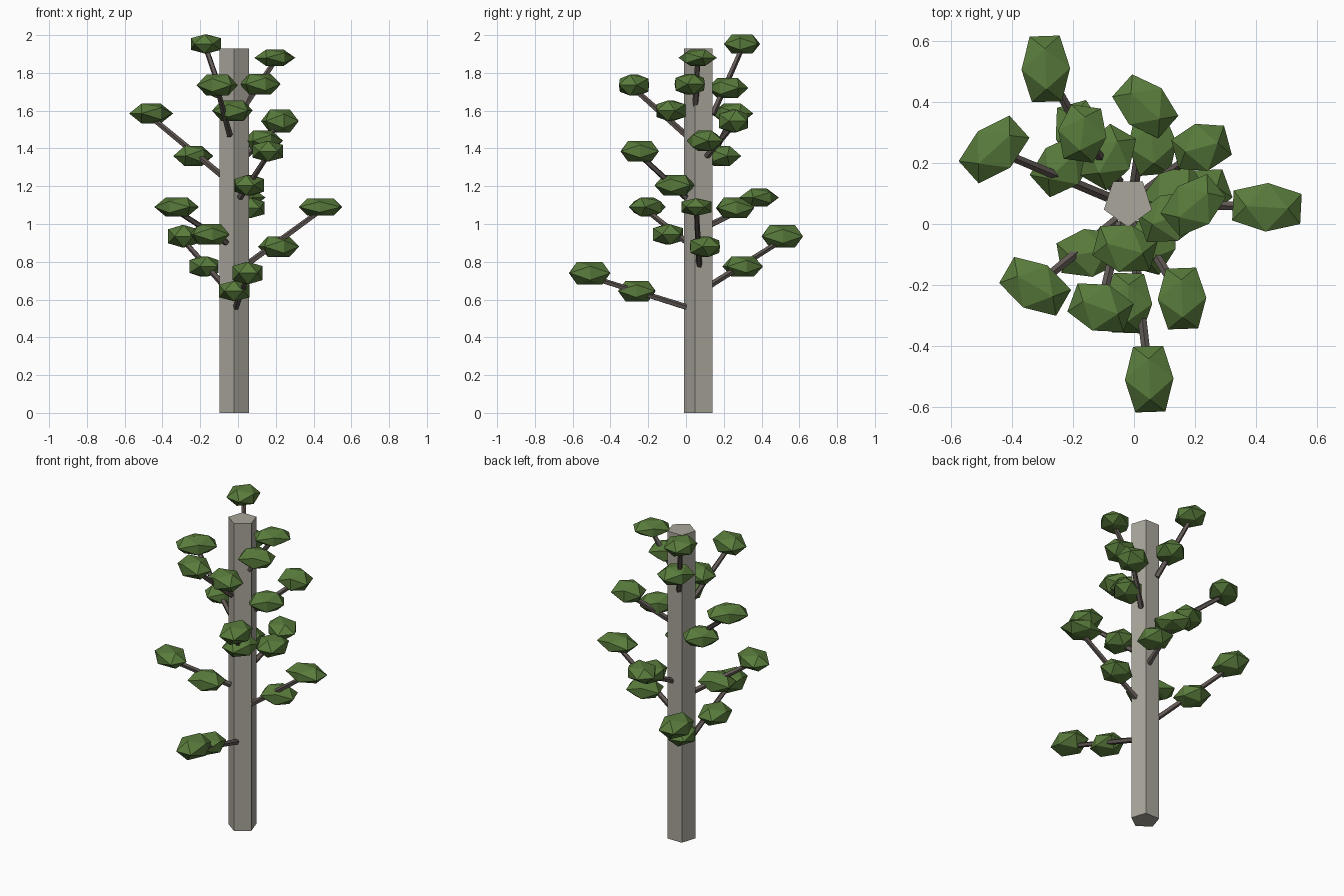
import bpy, bmesh, math
from mathutils import Vector, Matrix

if "Cube" in bpy.data.objects:
    bpy.data.objects.remove(bpy.data.objects["Cube"])


def material(name, rgb):
    m = bpy.data.materials.new(name)
    m.diffuse_color = (*rgb, 1)
    m.use_nodes = True
    m.node_tree.nodes["Principled BSDF"].inputs["Base Color"].default_value = m.diffuse_color
    return m


BARK = material("bark", (0.40, 0.38, 0.33))
TWIG = material("twig", (0.12, 0.10, 0.09))
LEAF = material("leaf", (0.10, 0.20, 0.045))


def finish(name, bm, mat):
    bmesh.ops.recalc_face_normals(bm, faces=bm.faces)
    me = bpy.data.meshes.new(name)
    bm.to_mesh(me)
    bm.free()
    me.materials.append(mat)
    ob = bpy.data.objects.new(name, me)
    bpy.context.collection.objects.link(ob)
    return ob


def rod(name, a, b, r1, r2, mat, spin=0.0):
    """Five-sided rod from a to b."""
    a, b = Vector(a), Vector(b)
    d = b - a
    rot = d.to_track_quat('Z', 'Y').to_matrix().to_4x4()
    bm = bmesh.new()
    bmesh.ops.create_cone(bm, cap_ends=True, segments=5, radius1=r1, radius2=r2,
                          depth=d.length, matrix=Matrix.Rotation(spin, 4, 'Z'))
    bmesh.ops.transform(bm, matrix=Matrix.Translation((a + b) / 2) @ rot, verts=bm.verts)
    return finish(name, bm, mat)


def leaf_clump(name, centre, yaw, size):
    """Flattened icosahedron with an edge on top, long axis turned to yaw."""
    p = (math.sqrt(5) - 1) / 2
    bm = bmesh.new()
    for s in (-1, 1):
        for t in (-p, p):
            for v in ((s, t, 0), (0, s, t), (t, 0, s)):
                bm.verts.new(v)
    bmesh.ops.convex_hull(bm, input=bm.verts)
    mat = (Matrix.Translation(centre) @ Matrix.Rotation(math.radians(yaw), 4, 'Z')
           @ Matrix.Diagonal((*size, 1)))
    bmesh.ops.transform(bm, matrix=mat, verts=bm.verts)
    return finish(name, bm, LEAF)


# Trunk: pentagonal column with one corner facing front
bm = bmesh.new()
R, H = 0.083, 1.93
ring = [bm.verts.new((-0.02 + R * math.cos(a), 0.073 + R * math.sin(a), 0))
        for a in (math.radians(-90 + 72 * i) for i in range(5))]
base = bm.faces.new(ring)
top = bmesh.ops.extrude_face_region(bm, geom=[base], use_keep_orig=True)["geom"]
bmesh.ops.translate(bm, vec=(0, 0, H),
                    verts=[v for v in top if isinstance(v, bmesh.types.BMVert)])
finish("trunk", bm, BARK)

# Branches: start, middle clump, middle yaw, end clump, end yaw, end half length, end half height
BRANCHES = [
    ((-0.01, 0.00, 0.56), (-0.02, -0.26, 0.645), 88, (0.05, -0.51, 0.74), 92, 0.108, 0.060),
    ((-0.07, 0.12, 0.67), (-0.18, 0.30, 0.775), 105, (-0.29, 0.51, 0.935), 92, 0.108, 0.060),
    ((0.04, 0.07, 0.78), (0.215, 0.10, 0.88), 20, (0.437, 0.055, 1.09), -3, 0.112, 0.046),
    ((-0.06, 0.01, 0.90), (-0.15, -0.095, 0.945), 10, (-0.325, -0.205, 1.09), -30, 0.108, 0.050),
    ((0.00, 0.12, 0.99), (0.06, 0.26, 1.085), 95, (0.037, 0.387, 1.14), -42, 0.102, 0.047),
    ((0.01, 0.00, 1.14), (0.06, -0.06, 1.205), 75, (0.158, -0.245, 1.385), 92, 0.100, 0.055),
    ((-0.09, 0.09, 1.26), (-0.237, 0.19, 1.36), 42, (-0.46, 0.245, 1.585), 42, 0.112, 0.052),
    ((0.04, 0.11, 1.36), (0.13, 0.10, 1.44), 35, (0.222, 0.252, 1.545), 15, 0.090, 0.060),
    ((-0.045, 0.00, 1.47), (-0.03, -0.08, 1.60), -15, (-0.11, -0.275, 1.735), -20, 0.098, 0.056),
    ((-0.05, 0.14, 1.58), (-0.085, 0.22, 1.72), 60, (-0.17, 0.297, 1.953), 82, 0.090, 0.050),
    ((0.04, 0.05, 1.63), (0.117, 0.02, 1.74), 20, (0.195, 0.062, 1.88), 40, 0.100, 0.043),
]
for i, (start, mid, mid_yaw, end, end_yaw, length, height) in enumerate(BRANCHES, 1):
    rod(f"branch_{i}", start, Vector(end) - Vector((0, 0, 0.02)), 0.017, 0.014, TWIG)
    leaf_clump(f"inner_leaves_{i}", mid, mid_yaw, (0.098, 0.080, 0.054))
    leaf_clump(f"outer_leaves_{i}", end, end_yaw, (length, 0.080, height))
